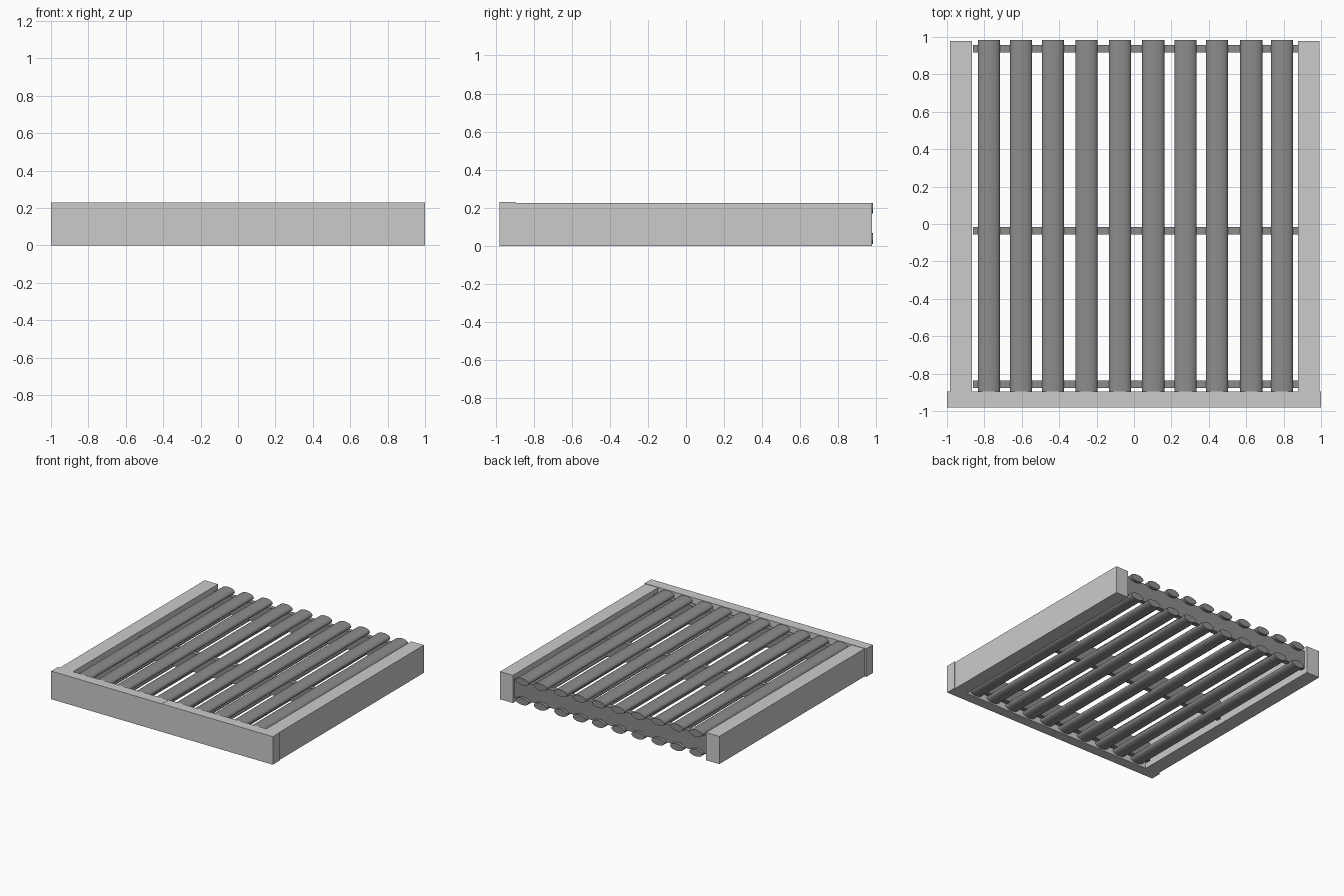
import bpy, math

if "Cube" in bpy.data.objects:
    bpy.data.objects.remove(bpy.data.objects["Cube"])


def material(name, r, g, b):
    mat = bpy.data.materials.new(name)
    mat.diffuse_color = (r, g, b, 1)
    mat.use_nodes = True
    mat.node_tree.nodes["Principled BSDF"].inputs["Base Color"].default_value = mat.diffuse_color
    return mat


FRAME = material("frame_grey", 0.54, 0.54, 0.525)
DARK = material("slat_dark_grey", 0.265, 0.265, 0.265)


def box(name, mat, x0, x1, y0, y1, z0, z1):
    bpy.ops.mesh.primitive_cube_add(size=1, location=((x0 + x1) / 2, (y0 + y1) / 2, (z0 + z1) / 2))
    ob = bpy.context.object
    ob.name = name
    ob.scale = (x1 - x0, y1 - y0, z1 - z0)
    bpy.ops.object.transform_apply(location=False, rotation=False, scale=True)
    ob.data.materials.append(mat)


def slat(name, x, z, width, height, y0, y1):
    # rounded slat with an oval cross-section, running along y
    bpy.ops.mesh.primitive_cylinder_add(vertices=20, radius=0.5, depth=y1 - y0,
                                        location=(x, (y0 + y1) / 2, z),
                                        rotation=(math.pi / 2, 0, 0))
    ob = bpy.context.object
    ob.name = name
    ob.scale = (width, height, 1)
    bpy.ops.object.transform_apply(location=False, rotation=True, scale=True)
    bpy.ops.object.shade_smooth_by_angle(angle=math.radians(40))
    ob.data.materials.append(DARK)


# Front board in two halves with a hairline joint
box("front_board_left", FRAME, -1.0, -0.001, -0.98, -0.895, 0.0, 0.229)
box("front_board_right", FRAME, 0.001, 1.0, -0.98, -0.895, 0.0, 0.229)

# Side rails
box("side_rail_left", FRAME, -0.985, -0.865, -0.895, 0.978, 0.0, 0.226)
box("side_rail_right", FRAME, 0.878, 0.993, -0.895, 0.978, 0.0, 0.226)

# Cross bearers between the slat layers, each in two halves
for i, y in enumerate((-0.858, -0.037, 0.938)):
    box(f"bearer_left_{i}", DARK, -0.86, 0.01, y - 0.02, y + 0.02, 0.04, 0.19)
    box(f"bearer_right_{i}", DARK, 0.01, 0.878, y - 0.02, y + 0.02, 0.04, 0.19)

# Upper and lower layers of slats
xs = (-0.776, -0.604, -0.434, -0.254, -0.075, 0.103, 0.275, 0.443, 0.627, 0.791)
for i, x in enumerate(xs):
    slat(f"upper_slat_{i}", x, 0.198, 0.118, 0.056, -0.895, 0.983)
    slat(f"lower_slat_{i}", x, 0.038, 0.118, 0.056, -0.895, 0.983)
